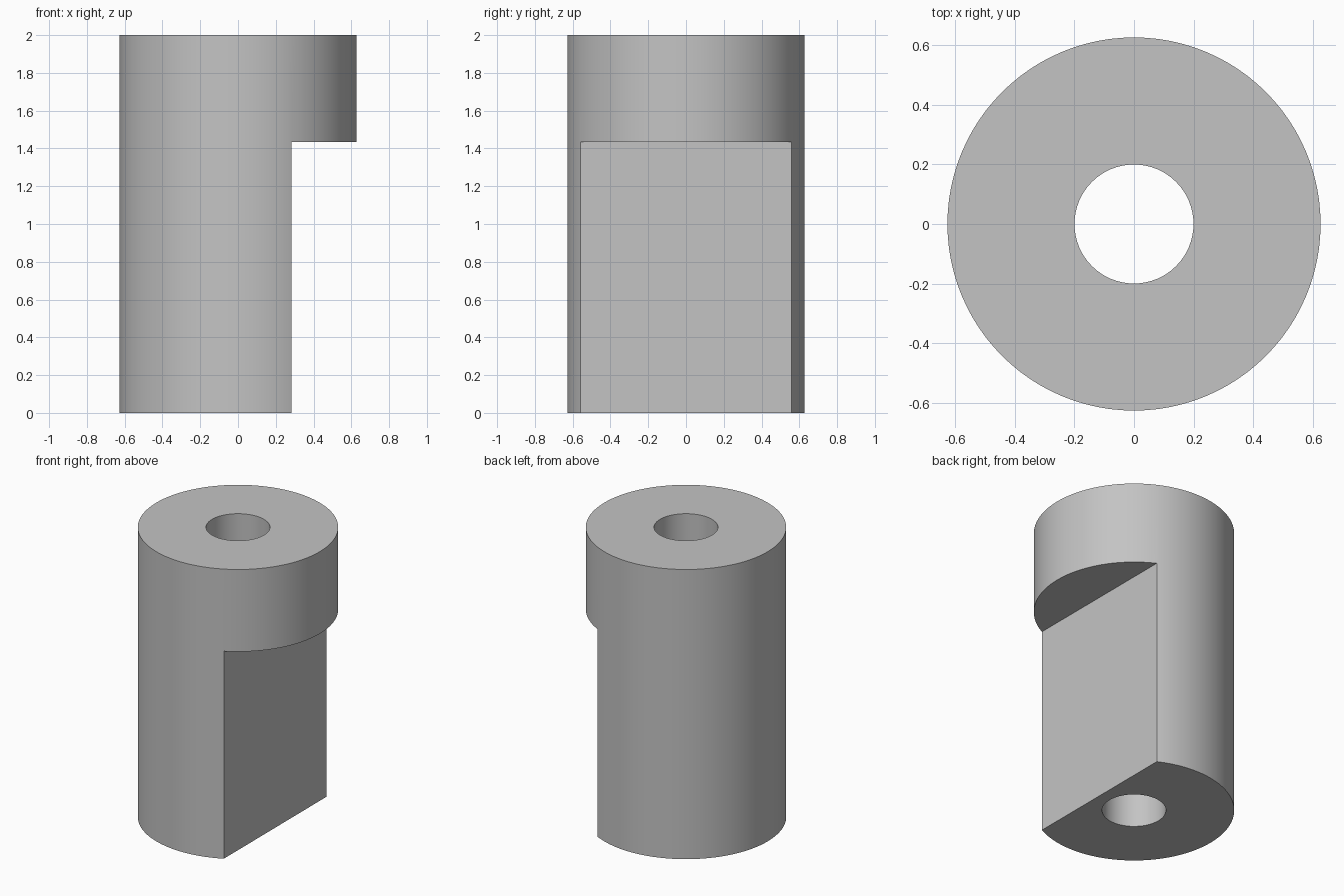
import bpy
import math

if "Cube" in bpy.data.objects:
    bpy.data.objects.remove(bpy.data.objects["Cube"], do_unlink=True)

HEIGHT = 2.0
RADIUS = 0.627
BORE = 0.2
FLAT_X = 0.283
FLAT_TOP = 1.433

grey = bpy.data.materials.new("plain grey")
grey.use_nodes = True
colour = (0.55, 0.55, 0.55, 1)
grey.diffuse_color = colour
grey.node_tree.nodes["Principled BSDF"].inputs["Base Color"].default_value = colour


def cylinder(name, radius, depth, sides):
    bpy.ops.mesh.primitive_cylinder_add(
        vertices=sides, radius=radius, depth=depth, location=(0, 0, HEIGHT / 2))
    obj = bpy.context.object
    obj.name = name
    obj.data.materials.append(grey)
    return obj


def cut(target, cutter):
    cutter.hide_render = True
    mod = target.modifiers.new("cut", "BOOLEAN")
    mod.operation = "DIFFERENCE"
    mod.solver = "EXACT"
    mod.object = cutter
    bpy.context.view_layer.objects.active = target
    bpy.ops.object.modifier_apply(modifier=mod.name)
    bpy.data.objects.remove(cutter, do_unlink=True)


# Round body
body = cylinder("sleeve_body", RADIUS, HEIGHT, 96)

# Bore through the full height
cut(body, cylinder("bore_cutter", BORE, HEIGHT + 0.4, 64))

# Flat on the left side, leaving a full round collar above
bpy.ops.mesh.primitive_cube_add(size=1, location=(FLAT_X + 0.5, 0, FLAT_TOP - 1))
flat_cutter = bpy.context.object
flat_cutter.name = "flat_cutter"
flat_cutter.scale = (1, 2, 2)
flat_cutter.data.materials.append(grey)
bpy.context.view_layer.update()
cut(body, flat_cutter)

# Smooth round walls with crisp edges
bpy.ops.object.select_all(action="DESELECT")
body.select_set(True)
bpy.context.view_layer.objects.active = body
bpy.ops.object.shade_smooth_by_angle(angle=math.radians(30))
